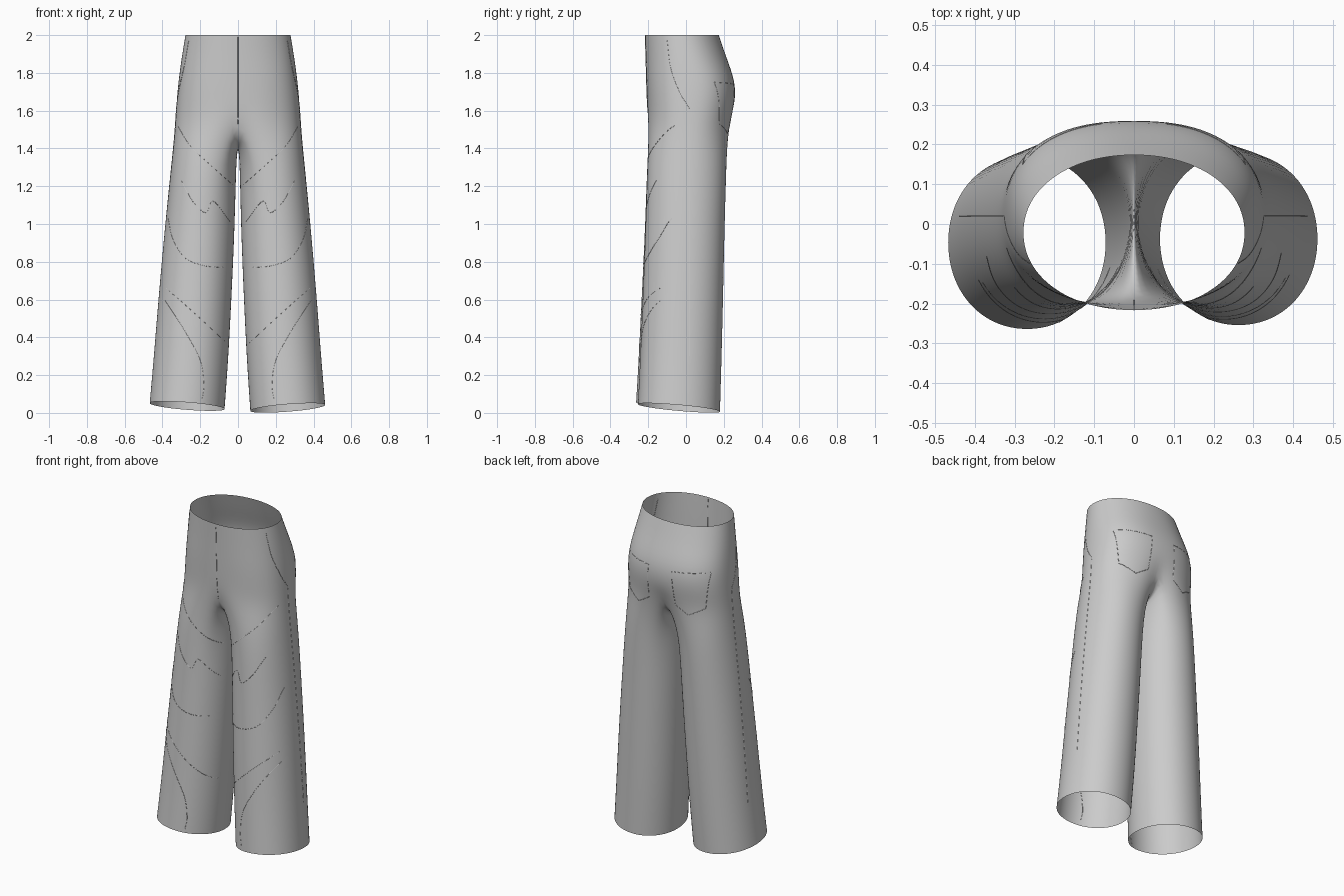
import bpy, bmesh
from math import sin, cos, radians, copysign
from mathutils import Vector
from mathutils.bvhtree import BVHTree

cube = bpy.data.objects.get("Cube")
if cube:
    bpy.data.objects.remove(cube)

cloth = bpy.data.materials.new("grey_cloth")
cloth.use_nodes = True
cloth.diffuse_color = (0.6, 0.6, 0.6, 1)
cloth.node_tree.nodes["Principled BSDF"].inputs["Base Color"].default_value = (0.6, 0.6, 0.6, 1)

OUTER, INNER = 15, 6      # segments round the outside and under the crotch
SPLIT = 125               # leg angle where the outside meets the inner thigh


def oval(deg, x0, rx, front, back, n):
    """Point on a squarish oval; -90 degrees is the front."""
    c, s = cos(radians(deg)), sin(radians(deg))
    x = x0 + rx * copysign(abs(c) ** (2 / n), c)
    y = (front + back) / 2 + (back - front) / 2 * copysign(abs(s) ** (2 / n), s)
    return x, y


def hip_row(z, half, front, back, n):
    row = []
    for i in range(OUTER + 1):
        x, y = oval(-90 + 180 * i / OUTER, 0, half, front, back, n)
        row.append((0 if i in (0, OUTER) else x, y, z))
    return row


def crotch_row():
    front, back = -0.195, 0.222
    row = []
    for x, y, z in hip_row(1.5, 0.335, -0.208, 0.24, 2.3):
        if x == 0:
            y = front if y < 0 else back
        row.append((x, y, 1.5 + 0.05 * (1 - x / 0.335)))
    for i in range(1, INNER):
        t = i / INNER
        row.append((0, back + (front - back) * t, 1.41 + 0.14 * abs(2 * t - 1) ** 2.2))
    return row


def leg_row(z, inner, outer, front, back, tilt, side):
    row = []
    drop = max(0, 1 - z / 1.4) if side > 0 else 0
    for i in range(OUTER + INNER):
        if i <= OUTER:
            a = -SPLIT + 2 * SPLIT * i / OUTER
        else:
            a = SPLIT + (360 - 2 * SPLIT) * (i - OUTER) / INNER
        x, y = oval(a, (inner + outer) / 2, (outer - inner) / 2, front, back, 2.08)
        slope = tilt * (0.016 * cos(radians(a)) - 0.02 * sin(radians(a)))
        row.append((x - 0.006 * drop, y + 0.01 * drop, z + slope - 0.01 * drop))
    return row


# Trousers: one open shell, lofted from waist to hems
hips = [(2.0, 0.28, -0.218, 0.175, 2.1), (1.88, 0.3, -0.214, 0.215, 2.2),
        (1.75, 0.318, -0.211, 0.265, 2.4), (1.63, 0.328, -0.207, 0.26, 2.4)]
legs = [(1.34, 0.007, 0.351, -0.208, 0.217, 0), (1.0, 0.014, 0.388, -0.218, 0.204, 0),
        (0.6, 0.032, 0.424, -0.238, 0.193, 0), (0.3, 0.048, 0.447, -0.252, 0.183, 0.5),
        (0.036, 0.068, 0.47, -0.267, 0.173, 1)]
bm = bmesh.new()
for side in (1, -1):
    rows = [hip_row(*h) for h in hips] + [crotch_row()]
    rows += [leg_row(*leg, side) for leg in legs]
    rings = [[bm.verts.new((side * x, y, z)) for x, y, z in row] for row in rows]
    for k, (up, low) in enumerate(zip(rings, rings[1:])):
        count = OUTER if k < len(hips) else OUTER + INNER
        for i in range(count):
            j = (i + 1) % len(low) if count > OUTER else i + 1
            quad = [up[i], low[i], low[j], up[j]]
            bm.faces.new(quad if side > 0 else quad[::-1])
bmesh.ops.remove_doubles(bm, verts=bm.verts, dist=0.0005)
bmesh.ops.recalc_face_normals(bm, faces=bm.faces)
mesh = bpy.data.meshes.new("trousers")
bm.to_mesh(mesh)
bm.free()
mesh.polygons.foreach_set("use_smooth", [True] * len(mesh.polygons))
mesh.materials.append(cloth)
trousers = bpy.data.objects.new("trousers", mesh)
bpy.context.collection.objects.link(trousers)
sub = trousers.modifiers.new("smooth", "SUBSURF")
sub.levels = sub.render_levels = 2
bpy.context.view_layer.update()
surface = BVHTree.FromObject(trousers, bpy.context.evaluated_depsgraph_get())


def on_cloth(a, z, way):
    """Drop a point onto the cloth, looking along the given direction."""
    way = Vector(way)
    start = Vector((a, 0, z)) if way.y else Vector((0, a, z))
    return surface.ray_cast(start - way, way)[0]


def smooth_path(pts, steps=8):
    pts = [Vector(p) for p in pts]
    ext = [2 * pts[0] - pts[1]] + pts + [2 * pts[-1] - pts[-2]]
    out = []
    for p, q, r, s in zip(ext, ext[1:], ext[2:], ext[3:]):
        for k in range(steps):
            t = k / steps
            out.append(q + (r - p) * t / 2 + (2 * p - 5 * q + 4 * r - s) * t * t / 2
                       + (3 * q - p - 3 * r + s) * t ** 3 / 2)
    return out + [pts[-1]]


def seam(name, path, way):
    """Fine raised stitch line lying on the cloth."""
    hits = [h for h in (on_cloth(a, z, way) for a, z in path) if h]
    curve = bpy.data.curves.new(name, "CURVE")
    curve.dimensions = "3D"
    curve.bevel_depth = 0.0015
    curve.bevel_resolution = 0
    spline = curve.splines.new("POLY")
    spline.points.add(len(hits) - 1)
    for point, hit in zip(spline.points, hits):
        point.co = (*hit, 1)
    curve.materials.append(cloth)
    bpy.context.collection.objects.link(bpy.data.objects.new(name, curve))


FRONT, BACK = (0, 1, 0), (0, -1, 0)
front_seams = {
    "thigh_seam": [(0.32, 1.52), (0.25, 1.41), (0.12, 1.29), (0.03, 1.21)],
    "knee_top_seam": [(0.3, 1.23), (0.24, 1.12), (0.17, 1.06), (0.13, 1.12), (0.04, 1.01)],
    "knee_low_seam": [(0.37, 1.03), (0.345, 0.92), (0.28, 0.82), (0.18, 0.78), (0.08, 0.77)],
    "shin_seam": [(0.38, 0.66), (0.2, 0.5), (0.06, 0.37)],
    "hem_seam": [(0.39, 0.6), (0.28, 0.43), (0.2, 0.28), (0.18, 0.15), (0.19, 0.07)],
}
pocket = [(0.08, 1.74), (0.28, 1.75), (0.26, 1.53), (0.17, 1.48), (0.09, 1.53), (0.08, 1.74)]
side_pocket = [(-0.1, 1.97), (-0.08, 1.82), (-0.03, 1.69), (0.02, 1.61)]
for side, label in ((1, "left"), (-1, "right")):
    for name, pts in front_seams.items():
        seam(label + "_" + name, smooth_path([(side * x, z) for x, z in pts]), FRONT)
    # Back pocket outline keeps its corners
    outline = [Vector(p).lerp(Vector(q), k / 8)
               for p, q in zip(pocket, pocket[1:]) for k in range(9)]
    seam(label + "_back_pocket", [(side * x, z) for x, z in outline], BACK)
    seam(label + "_front_pocket", smooth_path(side_pocket), (-side, 0, 0))
    seam(label + "_side_seam", [(0.02, 0.3 + 0.05 * k) for k in range(27)], (-side, 0, 0))
seam("fly_seam", [(0, 1.99 - 0.02 * k) for k in range(24)], FRONT)
